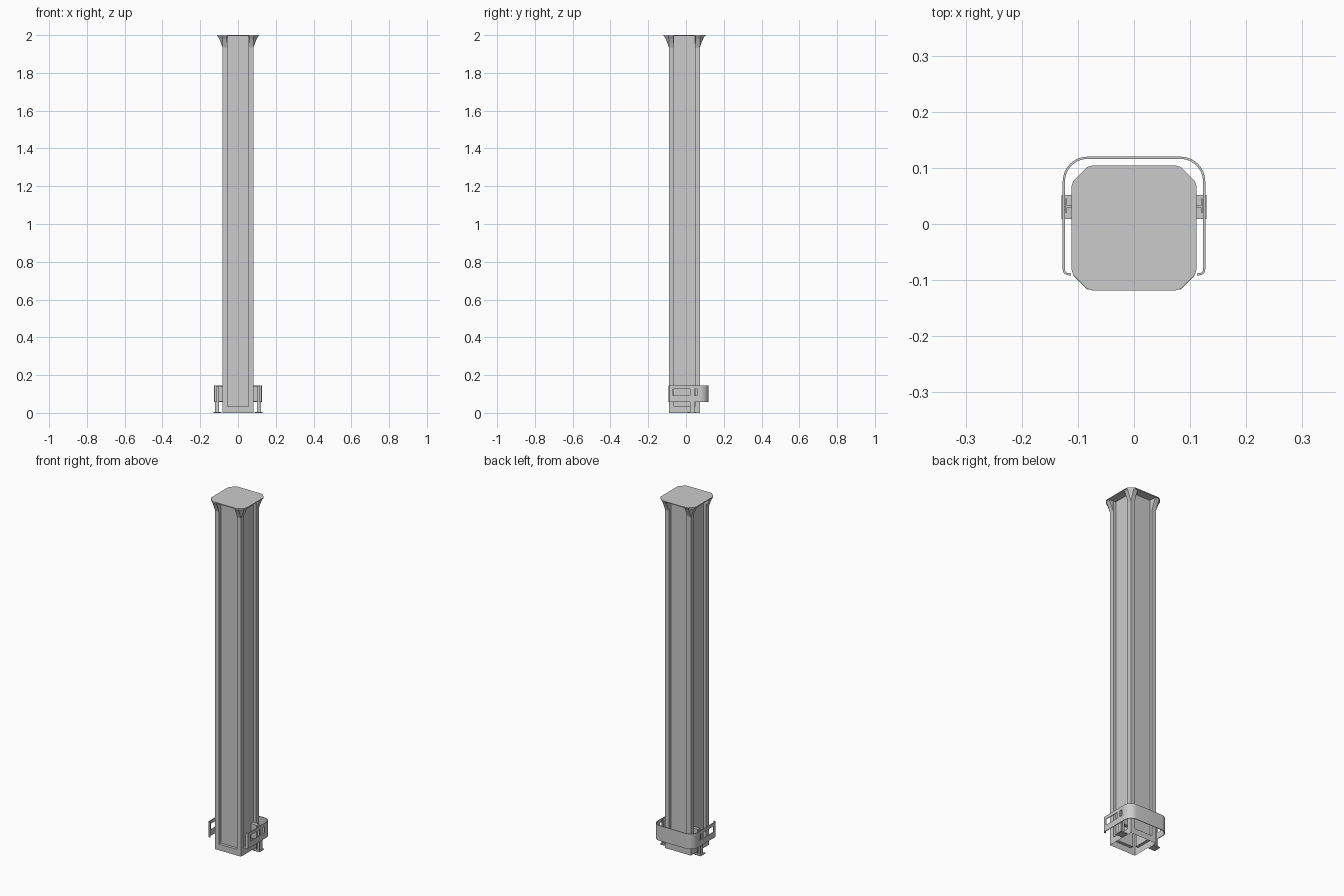
import bpy, bmesh
from math import sin, cos, pi
from mathutils import Vector, Matrix

if "Cube" in bpy.data.objects:
    bpy.data.objects.remove(bpy.data.objects["Cube"])

CY = -0.0085   # y centre of the column
W = 0.082      # half width of the column
P = 0.056      # half width of the recessed panels
D = 0.016      # panel recess depth


def finish(name, bm, thickness=0):
    bmesh.ops.remove_doubles(bm, verts=bm.verts, dist=1e-5)
    bmesh.ops.recalc_face_normals(bm, faces=bm.faces)
    me = bpy.data.meshes.new(name)
    bm.to_mesh(me)
    bm.free()
    ob = bpy.data.objects.new(name, me)
    bpy.context.collection.objects.link(ob)
    if thickness:
        mod = ob.modifiers.new("thickness", 'SOLIDIFY')
        mod.thickness = thickness
        mod.offset = 0
        bpy.context.view_layer.objects.active = ob
        ob.select_set(True)
        bpy.ops.object.modifier_apply(modifier=mod.name)
        bpy.ops.object.shade_smooth_by_angle(angle=0.5)
        ob.select_set(False)
    return ob


def box(bm, x0, x1, y0, y1, z0, z1):
    m = Matrix.Translation(((x0 + x1) / 2, (y0 + y1) / 2, (z0 + z1) / 2))
    m = m @ Matrix.Diagonal((abs(x1 - x0), abs(y1 - y0), z1 - z0, 1))
    bmesh.ops.create_cube(bm, size=1, matrix=m)


def turned(k):
    return Matrix.Translation((0, CY, 0)) @ Matrix.Rotation(k * pi / 2, 4, 'Z')


# Column: open tube, each side with corner posts, base rail and recessed panel
bm = bmesh.new()
Z0, Z1 = 0.035, 1.995
F, R = -W, -W + D
for k in range(4):
    def quad(*pts):
        bm.faces.new([bm.verts.new(turned(k) @ Vector(p)) for p in pts])
    for s in (-1, 1):
        quad((s*W, F, 0), (s*P, F, 0), (s*P, F, Z0), (s*W, F, Z0))
        quad((s*W, F, Z0), (s*P, F, Z0), (s*P, F, Z1), (s*W, F, Z1))
        quad((s*P, F, Z0), (s*P, R, Z0), (s*P, R, Z1), (s*P, F, Z1))
    quad((-P, F, 0), (P, F, 0), (P, F, Z0), (-P, F, Z0))
    quad((-P, F, Z0), (P, F, Z0), (P, R, Z0), (-P, R, Z0))
    quad((-P, R, Z0), (P, R, Z0), (P, R, Z1), (-P, R, Z1))
finish("column", bm)

# Top plate with clipped, softened corners
bm = bmesh.new()
H, C = 0.1115, 0.029
ring = []
for k in range(4):
    for x, y in ((H, H - C - 0.009), (H - 0.003, H - C + 0.001),
                 (H - C + 0.001, H - 0.003), (H - C - 0.009, H)):
        v = turned(k) @ Vector((x, y, 1.995))
        v.y += 0.0015
        ring.append(bm.verts.new(v))
face = bm.faces.new(ring)
up = bmesh.ops.extrude_face_region(bm, geom=[face])
bmesh.ops.translate(bm, vec=(0, 0, 0.005),
                    verts=[v for v in up['geom'] if isinstance(v, bmesh.types.BMVert)])
finish("top_plate", bm)

# Flared corner brackets under the plate, lofted outwards
bm = bmesh.new()
for k in range(4):
    rows = []
    for z, off in ((1.935, 0.0), (1.96, 0.009), (1.98, 0.017), (1.995, 0.026)):
        o, c = W + off, off * 0.9
        pts = ((P, W - D), (P + 0.002, o), (o - c - 0.001, o),
               (o, o - c - 0.001), (o, P + 0.002), (W - D, P))
        rows.append([bm.verts.new(turned(k) @ Vector((x, y, z))) for x, y in pts])
    for a, b in zip(rows, rows[1:]):
        for i in range(5):
            bm.faces.new((a[i], a[i+1], b[i+1], b[i]))
finish("corner_brackets", bm)

# Strap: half path mirrored to a U, slots left out of the side faces
X, YB, r = 0.125, 0.118, 0.042
half = [(0.112, -0.090), (0.120, -0.089), (0.124, -0.086), (X, -0.081),
        (X, -0.068), (X, 0.021), (X, 0.038), (X, 0.059)]
half += [(X - r + r*cos(t*pi/16), YB - r + r*sin(t*pi/16)) for t in range(9)]
path = half + [(-x, y) for x, y in reversed(half)]
levels = (0.058, 0.092, 0.126, 0.145)
bm = bmesh.new()
grid = [[bm.verts.new((x, y, z)) for z in levels] for x, y in path]
n = len(path) - 1
for i in range(n):
    for j in range(3):
        if j == 1 and min(i, n - 1 - i) in (4, 6):
            continue
        bm.faces.new((grid[i][j], grid[i+1][j], grid[i+1][j+1], grid[i][j+1]))
finish("strap", bm, thickness=0.004)

# Feet: H-section legs on thin pads, tied to the column by a bracket
for s, side in ((-1, "left"), (1, "right")):
    bm = bmesh.new()
    box(bm, s*0.087, s*0.129, 0.009, 0.052, 0, 0.004)
    box(bm, s*0.101, s*0.104, 0.020, 0.045, 0.004, 0.143)
    box(bm, s*0.119, s*0.122, 0.020, 0.045, 0.004, 0.143)
    box(bm, s*0.104, s*0.119, 0.029, 0.033, 0.004, 0.143)
    finish(side + "_foot", bm)
    bm = bmesh.new()
    box(bm, s*(W - D), s*0.101, 0.022, 0.042, 0.060, 0.143)
    finish(side + "_bracket", bm)
